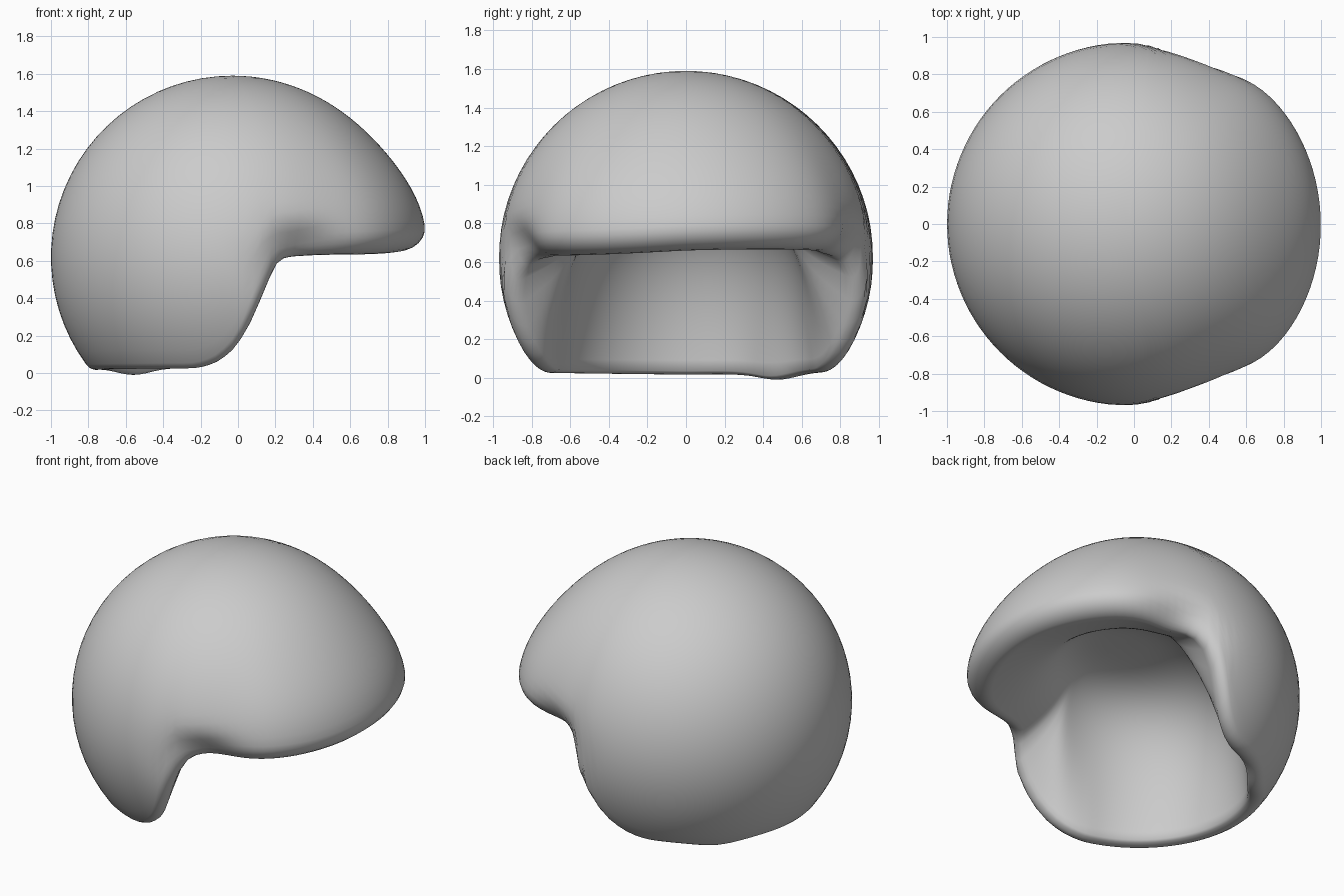
import bpy, bmesh, math
from math import sin, cos, asin, acos, exp, pi, radians

if "Cube" in bpy.data.objects:
    bpy.data.objects.remove(bpy.data.objects["Cube"], do_unlink=True)

RADIUS, CENTRE_X, CENTRE_Z = 0.97, -0.03, 0.62
CAVITY_RADIUS, CEILING, SQUARE = 0.67, 0.94, 0.62
SEGMENTS, OUTER, LIP, INNER = 112, 26, 6, 24

# Height of the rim by angle away from the open side
RIM = [(0, .66), (55, .645), (69, .63), (75, .6), (78, .5), (81.5, .33),
       (87, .17), (95, .08), (104, .045), (180, .035)]


def rim_raw(deg):
    deg = min(abs(deg), 360 - abs(deg))
    for (a0, z0), (a1, z1) in zip(RIM, RIM[1:]):
        if deg <= a1:
            return z0 + (z1 - z0) * (deg - a0) / (a1 - a0)


def bump(value, middle, width):
    return exp(-((value - middle) / width) ** 2)


def step(value, edge, width):
    return 1 / (1 + exp((edge - value) / width))


def rim_height(deg):
    z = sum(rim_raw(deg + d) for d in (-3, -1, 1, 3)) / 4
    z += 0.035 * sin(radians(deg)) * bump(deg, 0, 60)
    return z - 0.03 * bump(deg, 138, 14)


def half_wall(deg):
    return 0.075 + 0.05 * step(-abs(deg), -62, 5)


def tip_angle(deg):
    return acos((rim_height(deg) - CENTRE_Z) / (RADIUS - half_wall(deg)))


def outer_point(deg, r, theta):
    """Distance from the axis and height of a point on the outer skin."""
    z = CENTRE_Z + r * cos(theta)
    # flared brim over the opening, with a hollow at each of its corners
    corner = 53 if deg > 0 else 50
    flare = 0.075 * step(-abs(deg), -corner, 6) * bump(z, 0.82, 0.4)
    hollow = 0.11 * bump(abs(deg), 66, 12) * step(-z, -0.75, 0.035) * step(z, 0.55, 0.04)
    return (r + flare - hollow) * sin(theta), z


def section(deg):
    """Outer skin, rounded rim and cavity wall along one meridian."""
    a = radians(deg)
    tip, half = tip_angle(deg), half_wall(deg)
    slope = (tip_angle(deg + 2) - tip_angle(deg - 2)) / radians(4)
    reach = half / RADIUS * min(math.sqrt(1 + slope * slope), 3)
    end = tip - reach
    polar = [(RADIUS, end * i / OUTER) for i in range(1, OUTER + 1)]
    for i in range(1, LIP + 1):
        p = pi / 2 * i / LIP
        polar.append((RADIUS - half + half * cos(p), end + reach * sin(p)))
    pts = [(*outer_point(deg, r, t), 0) for r, t in polar]

    # low domed cavity, narrower across the sides, easing inwards from the rim
    out0, z0, _ = pts[-1]
    width = CAVITY_RADIUS - 0.05 * sin(a) ** 2
    q0 = asin((z0 / CEILING) ** (1 / SQUARE))
    excess = out0 - width * cos(q0) ** SQUARE
    for i in range(1, INNER):
        t = (i / INNER) ** 1.4
        q = q0 + (pi / 2 - q0) * t
        out = width * cos(q) ** SQUARE + excess * (1 - t) ** 7
        pts.append((out, CEILING * sin(q) ** SQUARE, 0.12 * t))
    return [(CENTRE_X + out * cos(a) + dx, out * sin(a), z) for out, z, dx in pts]


# Domed shell
bm = bmesh.new()
columns = []
for s in range(SEGMENTS):
    deg = -180 + 360 * s / SEGMENTS
    columns.append([bm.verts.new(p) for p in section(deg)])
top = bm.verts.new((CENTRE_X, 0, CENTRE_Z + RADIUS))
ceiling = bm.verts.new((CENTRE_X + 0.12, 0, CEILING))
for s in range(SEGMENTS):
    a, b = columns[s], columns[(s + 1) % SEGMENTS]
    bm.faces.new((top, a[0], b[0]))
    bm.faces.new((ceiling, b[-1], a[-1]))
    for i in range(len(a) - 1):
        bm.faces.new((a[i], a[i + 1], b[i + 1], b[i]))
bmesh.ops.recalc_face_normals(bm, faces=bm.faces)
for f in bm.faces:
    f.smooth = True
mesh = bpy.data.meshes.new("domed_shell")
bm.to_mesh(mesh)
bm.free()
shell = bpy.data.objects.new("domed_shell", mesh)
bpy.context.collection.objects.link(shell)

# Plain grey finish
grey = bpy.data.materials.new("plain_grey")
grey.use_nodes = True
colour = (0.6, 0.6, 0.6, 1)
grey.diffuse_color = colour
grey.node_tree.nodes["Principled BSDF"].inputs["Base Color"].default_value = colour
mesh.materials.append(grey)
